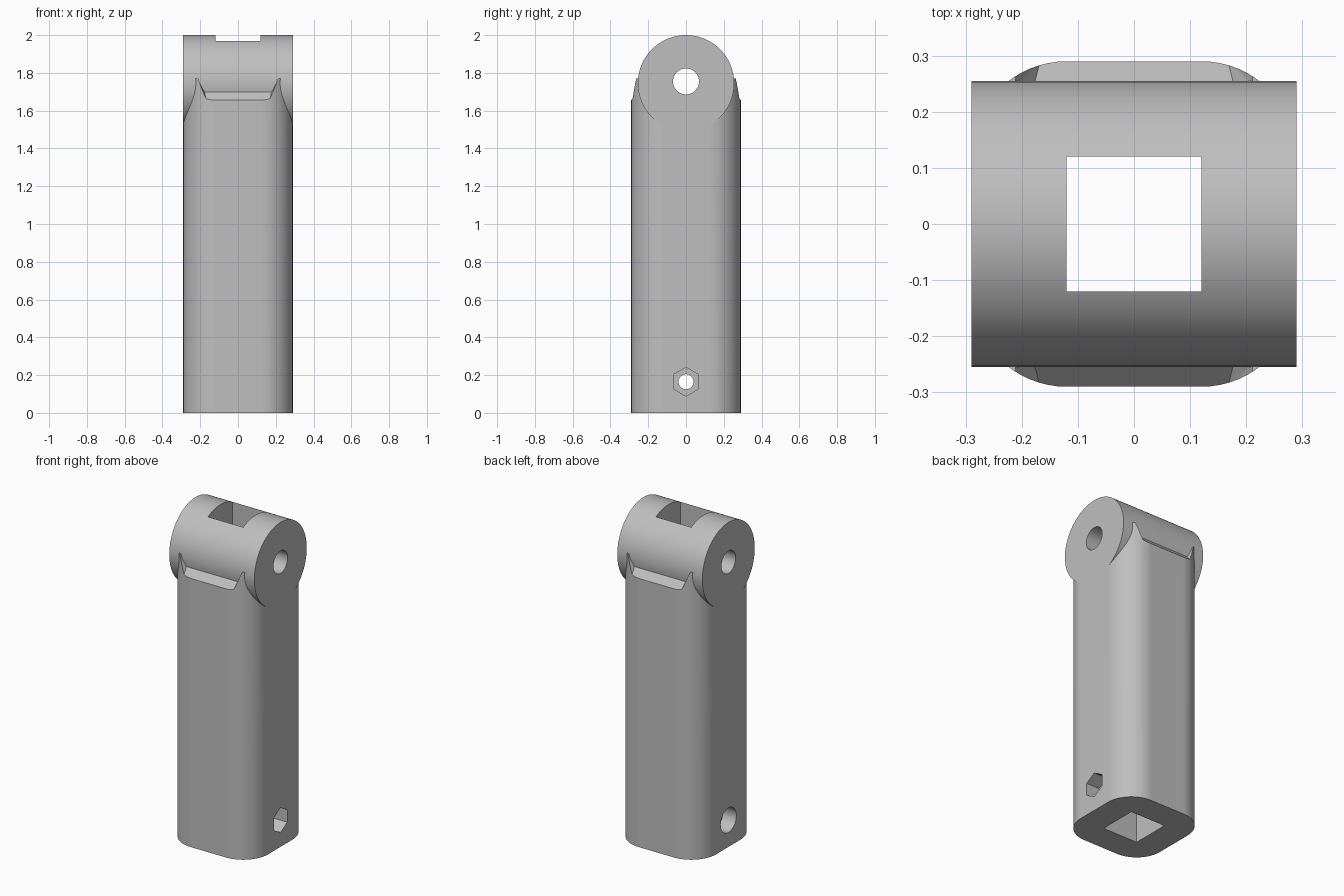
import bpy, bmesh, math
from mathutils import Matrix, Vector

if "Cube" in bpy.data.objects:
    bpy.data.objects.remove(bpy.data.objects["Cube"])

HALF = 0.29       # half width of the post
CORE = 0.12       # half width of the square bore
PIVOT_Z = 1.745   # height of the hinge barrel axis
BARREL_R = 0.255

grey = bpy.data.materials.new("light_grey")
grey.use_nodes = True
grey.diffuse_color = (0.52, 0.52, 0.52, 1)
grey.node_tree.nodes["Principled BSDF"].inputs["Base Color"].default_value = grey.diffuse_color


def make(name, bm):
    bmesh.ops.recalc_face_normals(bm, faces=bm.faces)
    mesh = bpy.data.meshes.new(name)
    bm.to_mesh(mesh)
    bm.free()
    mesh.materials.append(grey)
    ob = bpy.data.objects.new(name, mesh)
    bpy.context.collection.objects.link(ob)
    return ob


def prism(name, outline, height):
    """Upright extrusion of an outline in the ground plane."""
    bm = bmesh.new()
    face = bm.faces.new([bm.verts.new((x, y, 0)) for x, y in outline])
    top = bmesh.ops.extrude_face_region(bm, geom=[face])["geom"]
    bmesh.ops.translate(bm, vec=(0, 0, height),
                        verts=[v for v in top if isinstance(v, bmesh.types.BMVert)])
    return make(name, bm)


def rod(name, radius, x0, x1, z, sides=64):
    """Round or polygonal rod along x, with a corner pointing up."""
    bm = bmesh.new()
    bmesh.ops.create_cone(bm, cap_ends=True, segments=sides, radius1=radius,
                          radius2=radius, depth=x1 - x0)
    # put the first corner straight up after tipping the rod over
    first = max(bm.verts, key=lambda v: v.co.x)
    spin = -math.atan2(first.co.y, first.co.x)
    turn = Matrix.Rotation(math.pi / 2, 4, 'Y') @ Matrix.Rotation(spin, 4, 'Z')
    bmesh.ops.transform(bm, verts=bm.verts,
                        matrix=Matrix.Translation(((x0 + x1) / 2, 0, z)) @ turn)
    return make(name, bm)


def combine(target, tool, operation):
    tool.hide_render = True
    mod = target.modifiers.new(tool.name, 'BOOLEAN')
    mod.operation = operation
    mod.solver = 'EXACT'
    mod.object = tool
    bpy.context.view_layer.objects.active = target
    bpy.ops.object.modifier_apply(modifier=mod.name)
    bpy.data.objects.remove(tool)


# Post with broad rounded corners
outline = []
for quarter in range(4):
    mid = Vector((CORE, CORE)) @ Matrix.Rotation(-quarter * math.pi / 2, 2)
    for i in range(17):
        a = (quarter + i / 16) * math.pi / 2
        outline.append(mid + (HALF - CORE) * Vector((math.cos(a), math.sin(a))))
# order the corners around the centre
outline.sort(key=lambda p: math.atan2(p.y, p.x))
post = prism("hinge_post", outline, 1.77)

# Sloping shoulders at front and back
for side in (-1, 1):
    bm = bmesh.new()
    for x, y, z in ((0.18, 0.24, 1.71), (0.165, 0.30, 1.645),
                    (0.215, 0.24, 1.78), (0.215, 0.30, 1.78)):
        for mirror in (-1, 1):
            bm.verts.new((mirror * x, side * y, z))
    bmesh.ops.convex_hull(bm, input=bm.verts)
    combine(post, make("shoulder_cutter", bm), 'DIFFERENCE')

# Hinge barrel across the top
combine(post, rod("barrel", BARREL_R, -HALF, HALF, PIVOT_Z, 96), 'UNION')

# Square bore, pivot hole, and bolt hole with hex and round recesses
square = [(-CORE, -CORE), (CORE, -CORE), (CORE, CORE), (-CORE, CORE)]
bore = prism("bore_cutter", square, 2.4)
bore.data.transform(Matrix.Translation((0, 0, -0.2)))
combine(post, bore, 'DIFFERENCE')
combine(post, rod("pivot_cutter", 0.069, -0.4, 0.4, 1.755, 48), 'DIFFERENCE')
combine(post, rod("bolt_cutter", 0.04, -0.4, 0.4, 0.165, 32), 'DIFFERENCE')
combine(post, rod("nut_cutter", 0.076, 0.2, 0.4, 0.165, 6), 'DIFFERENCE')
combine(post, rod("head_cutter", 0.076, -0.4, -0.2, 0.165, 48), 'DIFFERENCE')

# Smooth curves with crisp edges
bpy.ops.object.select_all(action='DESELECT')
post.select_set(True)
bpy.context.view_layer.objects.active = post
bpy.ops.object.shade_smooth_by_angle(angle=math.radians(25))
normals = post.modifiers.new("even_normals", 'WEIGHTED_NORMAL')
normals.keep_sharp = True
